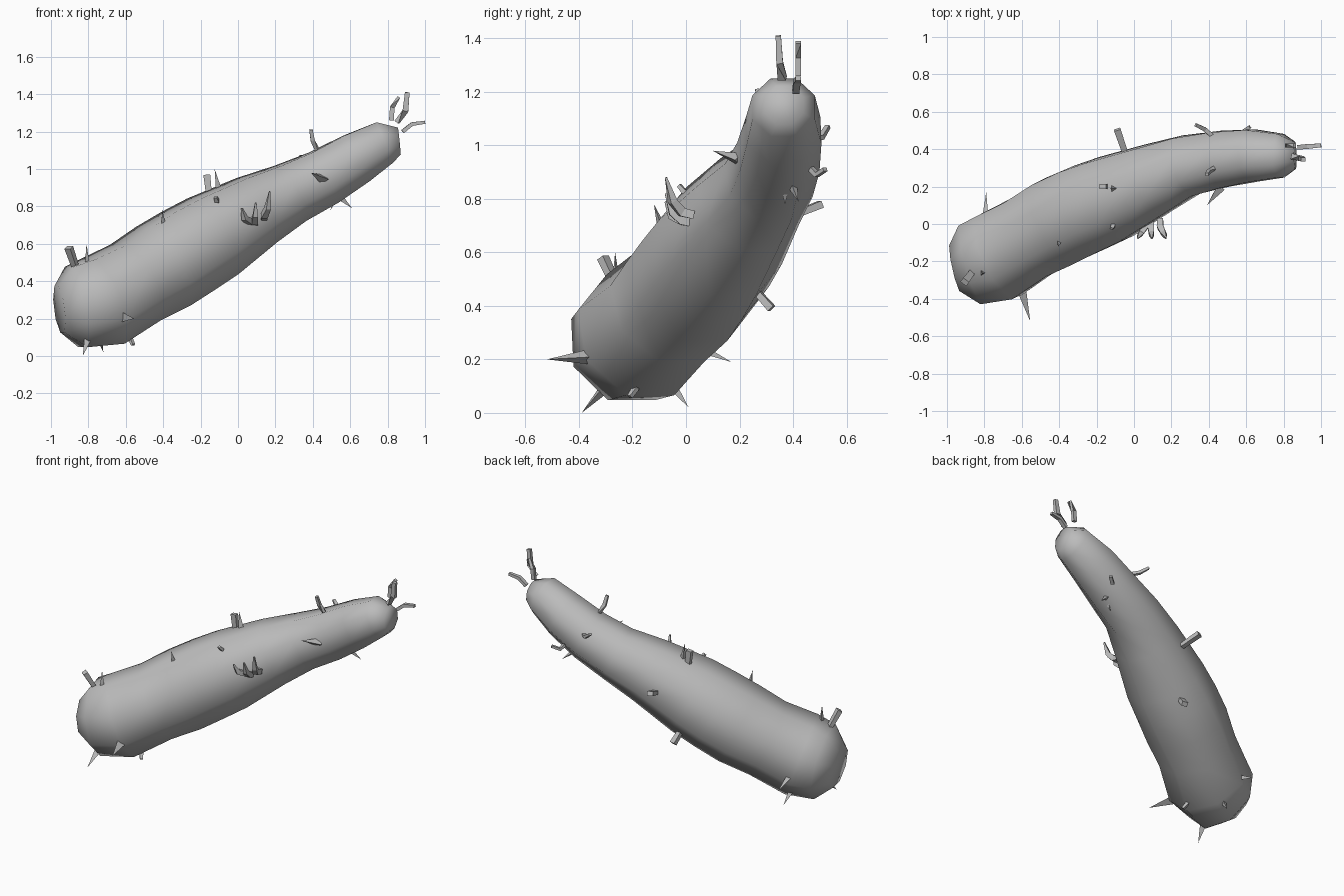
import bpy, bmesh, math
from mathutils import Vector

grey = bpy.data.materials.new("warm grey")
grey.diffuse_color = (0.5, 0.5, 0.5, 1)


def tube(name, points, radii, sides, smooth, flat=1.0):
    """Loft rings along a path; a zero radius closes the loft to a point."""
    pts = [Vector(p) for p in points]
    bm = bmesh.new()
    rings = []
    for i, (p, r) in enumerate(zip(pts, radii)):
        d = (pts[min(i + 1, len(pts) - 1)] - pts[max(i - 1, 0)]).normalized()
        ref = Vector((0, 0, 1)) if abs(d.z) < 0.9 else Vector((0, 1, 0))
        u = d.cross(ref).normalized()
        v = u.cross(d)
        if r == 0:
            rings.append([bm.verts.new(p)])
            continue
        ring = []
        for k in range(sides):
            a = 2 * math.pi * (k + 0.5) / sides
            ring.append(bm.verts.new(p + r * (u * math.cos(a) + v * math.sin(a) * flat)))
        rings.append(ring)
    for a, b in zip(rings, rings[1:]):
        for k in range(sides):
            n = (k + 1) % sides
            if len(b) == 1:
                bm.faces.new((a[k], a[n], b[0]))
            else:
                bm.faces.new((a[k], a[n], b[n], b[k]))
    for ring in (rings[0], rings[-1]):
        if len(ring) > 2:
            bm.faces.new(ring)
    bmesh.ops.recalc_face_normals(bm, faces=bm.faces)
    me = bpy.data.meshes.new(name)
    bm.to_mesh(me)
    bm.free()
    me.materials.append(grey)
    ob = bpy.data.objects.new(name, me)
    bpy.context.collection.objects.link(ob)
    for poly in me.polygons:
        poly.use_smooth = smooth
    return ob


# Lumpy tapering body: centre and radius of each section
sections = [
    ((-0.955, -0.235, 0.25), 0.13), ((-0.865, -0.215, 0.262), 0.228),
    ((-0.725, -0.17, 0.292), 0.252), ((-0.55, -0.065, 0.392), 0.237),
    ((-0.40, 0.015, 0.48), 0.25), ((-0.27, 0.075, 0.56), 0.248),
    ((-0.135, 0.13, 0.64), 0.240), ((0.10, 0.235, 0.78), 0.200),
    ((0.28, 0.31, 0.87), 0.17), ((0.46, 0.345, 0.955), 0.158),
    ((0.63, 0.365, 1.055), 0.146), ((0.785, 0.365, 1.142), 0.122),
    ((0.862, 0.367, 1.15), 0.075),
]
tube("body", [s[0] for s in sections], [s[1] * 1.035 for s in sections], 8, True)

# Pointed spikes: base, tip, base radius
spikes = [
    ((-0.81, -0.26, 0.46), (-0.81, -0.265, 0.60), 0.022),
    ((-0.79, 0.01, 0.26), (-0.79, 0.17, 0.19), 0.026),
    ((-0.80, -0.29, 0.11), (-0.83, -0.39, 0.00), 0.028),
    ((-0.745, -0.06, 0.12), (-0.72, 0.01, 0.02), 0.024),
    ((-0.61, -0.35, 0.21), (-0.555, -0.52, 0.20), 0.034),
    ((-0.40, -0.08, 0.66), (-0.405, -0.12, 0.78), 0.026),
    ((-0.10, 0.19, 0.84), (-0.125, 0.19, 1.00), 0.030),
    ((0.46, 0.20, 0.945), (0.39, 0.10, 0.98), 0.030),
    ((0.52, 0.39, 0.87), (0.61, 0.42, 0.79), 0.026),
    ((0.52, 0.37, 0.84), (0.495, 0.37, 0.78), 0.018),
]
for base, tip, r in spikes:
    tube("spike", [base, tip], [r, 0], 3, False)

# Blunt stubs: base, tip, radius
stubs = [
    ((-0.86, -0.25, 0.45), (-0.905, -0.31, 0.58), 0.028),
    ((-0.15, 0.20, 0.82), (-0.167, 0.20, 0.97), 0.026),
    ((-0.03, 0.33, 0.71), (-0.09, 0.505, 0.78), 0.026),
    ((-0.15, 0.24, 0.48), (-0.13, 0.32, 0.39), 0.026),
]
for base, tip, r in stubs:
    tube("stub", [base, tip], [r * 0.8, r], 4, False, 0.75)

# Bent bristles: three points and radius
bristles = [
    ((-0.60, -0.18, 0.13), (-0.575, -0.19, 0.09), (-0.56, -0.21, 0.06), 0.016),
    ((-0.11, 0.03, 0.80), (-0.113, -0.01, 0.83), (-0.12, -0.025, 0.85), 0.016),
    ((0.43, 0.30, 1.09), (0.40, 0.28, 1.15), (0.39, 0.265, 1.21), 0.016),
    ((0.42, 0.47, 1.02), (0.38, 0.505, 1.03), (0.33, 0.53, 1.07), 0.016),
    ((0.55, 0.45, 0.93), (0.58, 0.49, 0.89), (0.62, 0.52, 0.91), 0.016),
    ((0.82, 0.42, 1.26), (0.825, 0.42, 1.33), (0.86, 0.42, 1.385), 0.018),
    ((0.85, 0.36, 1.25), (0.895, 0.35, 1.31), (0.905, 0.345, 1.41), 0.022),
    ((0.88, 0.41, 1.20), (0.93, 0.415, 1.24), (1.0, 0.42, 1.25), 0.018),
]
for a, b, c, r in bristles:
    tube("bristle", [a, b, c], [r, r, r * 0.8], 4, False, 0.8)

# Curved claws on the front
for x0, z0, x1, z1 in [(0.06, 0.70, 0.02, 0.79), (0.09, 0.70, 0.095, 0.82), (0.14, 0.73, 0.17, 0.88)]:
    tube("claw", [(x0, 0.03, z0 + 0.01), (x0, -0.015, z0 + 0.02),
                  (x0 * 0.4 + x1 * 0.6, -0.05, z0 * 0.6 + z1 * 0.4), (x1, -0.075, z1)],
         [0.022, 0.024, 0.02, 0.006], 4, False)
